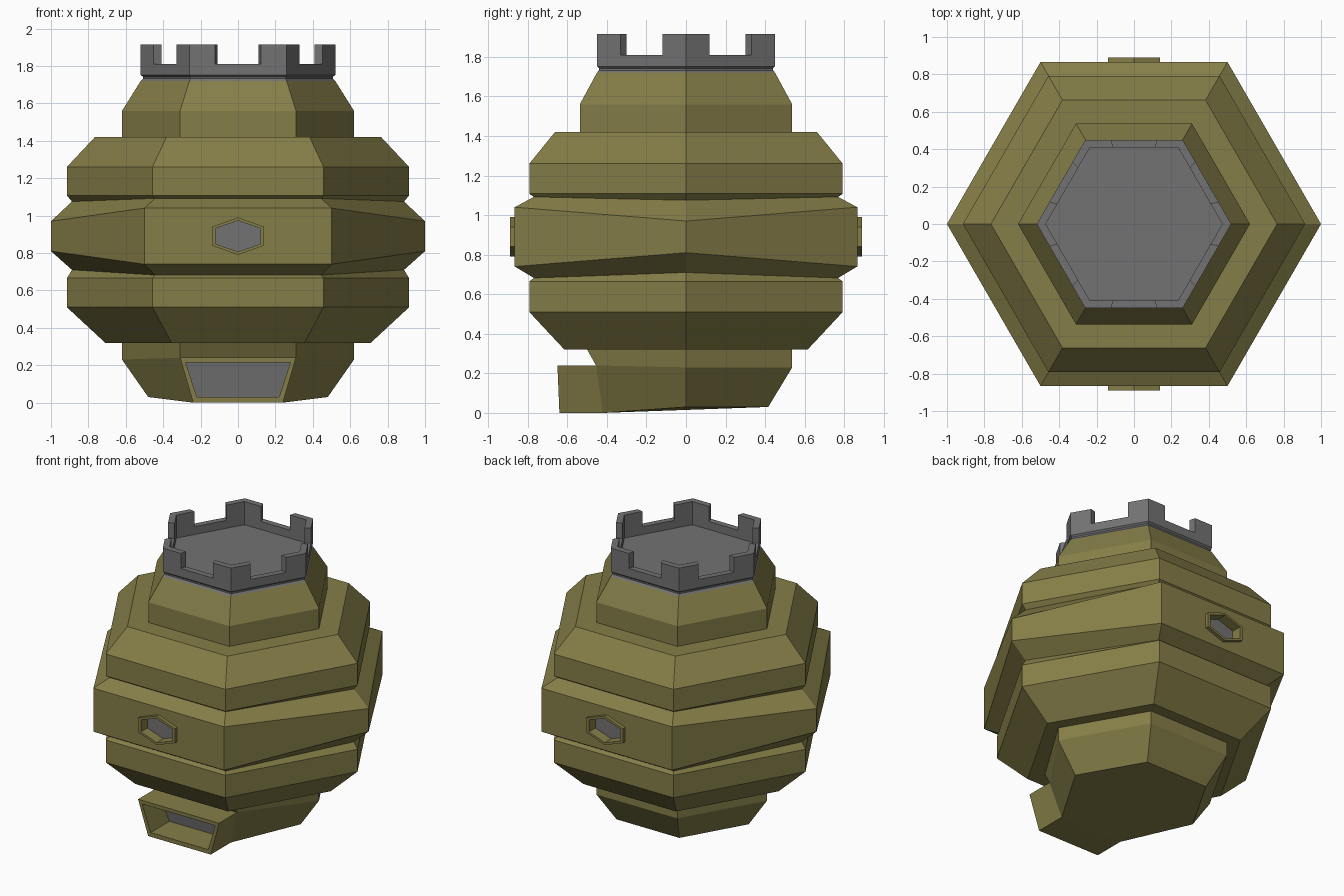
import bpy, bmesh
from math import cos, sin, pi

if "Cube" in bpy.data.objects:
    bpy.data.objects.remove(bpy.data.objects["Cube"])

olive = bpy.data.materials.new("olive")
olive.diffuse_color = (0.235, 0.21, 0.065, 1)
olive.use_nodes = True
olive.node_tree.nodes["Principled BSDF"].inputs["Base Color"].default_value = olive.diffuse_color
grey = bpy.data.materials.new("grey")
grey.diffuse_color = (0.17, 0.17, 0.17, 1)
grey.use_nodes = True
grey.node_tree.nodes["Principled BSDF"].inputs["Base Color"].default_value = grey.diffuse_color


def hexagon(r, z, z_side=None):
    """Six points with corners on +-x; the two x corners may differ in height."""
    return [(r * cos(i * pi / 3), r * sin(i * pi / 3),
             z_side if z_side is not None and i % 3 == 0 else z) for i in range(6)]


def loft(name, rings, mat, start=True, end=True):
    """Skin a list of equal-length point rings."""
    bm = bmesh.new()
    loops = [[bm.verts.new(p) for p in ring] for ring in rings]
    n = len(loops[0])
    for a, b in zip(loops, loops[1:]):
        for i in range(n):
            j = (i + 1) % n
            bm.faces.new((a[i], a[j], b[j], b[i]))
    if start:
        bm.faces.new(loops[0])
    if end:
        bm.faces.new(loops[-1])
    bmesh.ops.recalc_face_normals(bm, faces=bm.faces[:])
    me = bpy.data.meshes.new(name)
    bm.to_mesh(me)
    bm.free()
    me.materials.append(mat)
    ob = bpy.data.objects.new(name, me)
    bpy.context.collection.objects.link(ob)
    return ob


# Stepped hexagonal body: radius, height, height at the x corners
profile = [(0.71, 0.32), (0.915, 0.51), (0.915, 0.665), (0.888, 0.682, 0.71),
           (1.0, 0.74, 0.81), (1.0, 1.04, 0.97), (0.888, 1.092, 1.075),
           (0.915, 1.108), (0.915, 1.26), (0.765, 1.42), (0.62, 1.42),
           (0.62, 1.56), (0.52, 1.72)]
body = loft("body", [hexagon(*p) for p in profile], olive)


# Round-the-belt windows, front and back
def window_ring(w, h, y):
    return [(x * w, y, 0.89 + z * h) for x, z in
            [(0, 1), (1, 0.5), (1, -0.5), (0, -1), (-1, -0.5), (-1, 0.5)]]


for side, label in ((-1, "front"), (1, "back")):
    cutter = loft("window_cutter", [window_ring(0.13, 0.09, side * 0.80),
                                    window_ring(0.13, 0.09, side * 0.95)], olive)
    cutter.hide_render = True
    mod = body.modifiers.new("window", "BOOLEAN")
    mod.operation, mod.solver, mod.object = "DIFFERENCE", "EXACT", cutter
    bpy.context.view_layer.objects.active = body
    bpy.ops.object.modifier_apply(modifier=mod.name)
    bpy.data.objects.remove(cutter)
    loft(label + "_window_frame",
         [window_ring(0.14, 0.10, side * 0.84), window_ring(0.14, 0.10, side * 0.89),
          window_ring(0.12, 0.083, side * 0.89), window_ring(0.12, 0.083, side * 0.82)],
         olive, False, False)
    loft(label + "_window_pane", [window_ring(0.125, 0.087, side * 0.81),
                                  window_ring(0.125, 0.087, side * 0.82)], grey)

# Base: tapered hexagon whose front corners are pulled in towards the doorway
base_rings = [hexagon(0.62, 0.32), hexagon(0.62, 0.23), hexagon(0.48, 0.03)]
for ring, (x, y, z) in zip(base_rings, [(0.31, -0.50, 0.32), (0.31, -0.455, 0.24),
                                        (0.24, -0.42, 0.0)]):
    ring[4], ring[5] = (-x, y, z), (x, y, z)
loft("base", base_rings, olive, True, True)


# Entrance block with a recessed opening
def door_ring(xt, yt, zt, xb, yb, zb):
    return [(-xt, yt, zt), (xt, yt, zt), (xb, yb, zb), (-xb, yb, zb)]


recess = door_ring(0.28, -0.465, 0.215, 0.22, -0.437, 0.03)
loft("entrance", [door_ring(0.31, -0.455, 0.24, 0.24, -0.42, 0.0),
                  door_ring(0.31, -0.65, 0.24, 0.24, -0.64, 0.0),
                  door_ring(0.28, -0.649, 0.215, 0.22, -0.641, 0.03),
                  recess], olive, False, False)
loft("entrance_back", [recess], grey, True, False)

# Grey crown: neck groove, low parapet and sunken floor
crown = [(0.52, 1.72), (0.508, 1.732), (0.508, 1.742), (0.52, 1.752),
         (0.52, 1.81), (0.472, 1.81), (0.472, 1.755)]
loft("crown", [hexagon(*p) for p in crown], grey)

# Corner battlements wrapping each crown corner
outer, inner = hexagon(0.52, 0), hexagon(0.472, 0)
for i in range(6):
    def along(ring, j, t=0.265):
        a, b = ring[i], ring[j % 6]
        return (a[0] + (b[0] - a[0]) * t, a[1] + (b[1] - a[1]) * t)
    plan = [along(outer, i - 1), outer[i][:2], along(outer, i + 1),
            along(inner, i + 1), inner[i][:2], along(inner, i - 1)]
    loft(f"battlement_{i + 1}", [[(x, y, z) for x, y in plan] for z in (1.81, 1.915)], grey)
